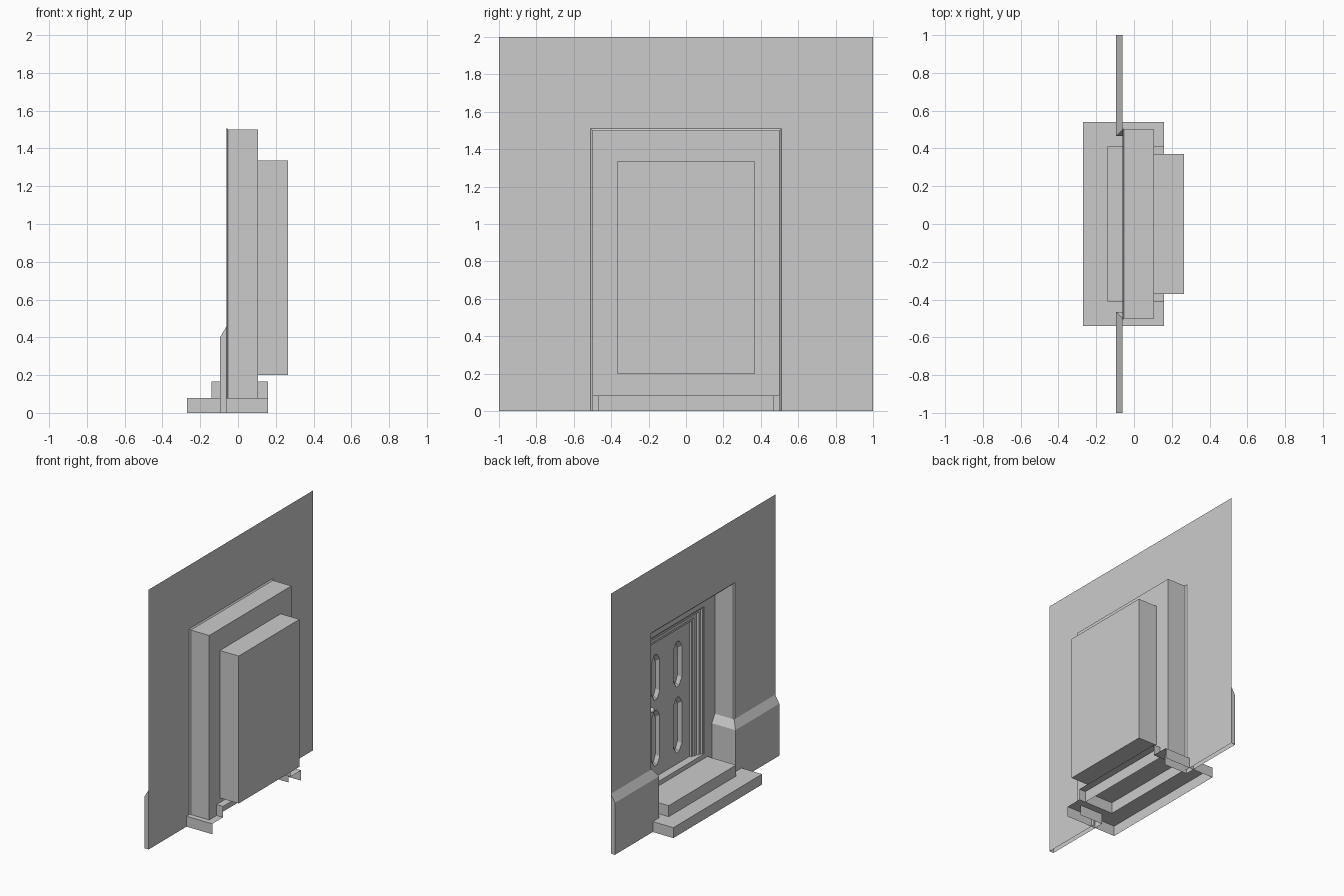
import bpy, bmesh, math
from mathutils import Vector

cube = bpy.data.objects.get("Cube")
if cube:
    bpy.data.objects.remove(cube, do_unlink=True)

stone = bpy.data.materials.new("plain_grey")
stone.use_nodes = True
GREY = (0.6, 0.6, 0.6, 1)
stone.diffuse_color = GREY
stone.node_tree.nodes["Principled BSDF"].inputs["Base Color"].default_value = GREY

# Main planes, measured in depth from the street side
WALL, BACK, DOOR, REAR = -0.06, 0.105, 0.165, 0.265
FLOOR, SILL = 0.08, 0.2


def finish(name, bm, toward=None):
    """Make an object; open shells are turned to face the given point."""
    bmesh.ops.remove_doubles(bm, verts=bm.verts, dist=0.0001)
    bmesh.ops.recalc_face_normals(bm, faces=bm.faces)
    if toward:
        faces = sorted(bm.faces, key=lambda f: f.calc_area())
        big = faces[-1]
        if big.normal.dot(Vector(toward) - big.calc_center_median()) < 0:
            bmesh.ops.reverse_faces(bm, faces=bm.faces)
    mesh = bpy.data.meshes.new(name)
    bm.to_mesh(mesh)
    bm.free()
    mesh.materials.append(stone)
    obj = bpy.data.objects.new(name, mesh)
    bpy.context.collection.objects.link(obj)
    return obj


def loft(bm, rows, closed=False):
    """Skin quads between successive rows of points."""
    rings = [[bm.verts.new(p) for p in row] for row in rows]
    for a, b in zip(rings, rings[1:]):
        n = len(a)
        for i in range(n if closed else n - 1):
            j = (i + 1) % n
            bm.faces.new((a[i], a[j], b[j], b[i]))
    return rings


def arch(x, half, top, bottom):
    """Three-sided door-shaped path."""
    return [(x, -half, bottom), (x, -half, top), (x, half, top), (x, half, bottom)]


def rect(x, half, top, bottom):
    return arch(x, half, top, bottom)


# Wall sheet with doorway and a small chamfer round the opening
bm = bmesh.new()
loft(bm, [arch(WALL, 1, 2, 0), arch(WALL, 0.51, 1.51, 0), arch(-0.052, 0.5, 1.5, 0)])
finish("wall", bm, (-5, 0, 1))

# Recess: jambs and head
bm = bmesh.new()
loft(bm, [arch(-0.052, 0.5, 1.5, FLOOR), arch(BACK, 0.5, 1.5, FLOOR)])
finish("recess_sides", bm, (0, 0, 0.7))

# Recess back plate around the door niche
bm = bmesh.new()
loft(bm, [rect(BACK, 0.5, 1.5, FLOOR), rect(BACK, 0.37, 1.335, SILL)], closed=True)
finish("recess_back", bm, (-5, 0, 0.7))

# Niche box behind the door
bm = bmesh.new()
rings = loft(bm, [rect(BACK, 0.37, 1.335, SILL), rect(REAR, 0.37, 1.335, SILL)], closed=True)
bm.faces.new(rings[-1])
finish("door_niche", bm, (5, 0, 0.7))

# Stepped frame moulding: (inset, depth)
profile = [(0, 0.112), (0.012, 0.112), (0.018, 0.125), (0.035, 0.125),
           (0.04, 0.14), (0.07, 0.14), (0.075, 0.15), (0.09, 0.15), (0.09, DOOR)]
bm = bmesh.new()
loft(bm, [arch(x, 0.37 - i, 1.335 - i, SILL) for i, x in profile])
finish("door_frame", bm, (-5, 0, 0.7))


# Door leaf with four sunken panels that have clipped corners
def panel(x, y, low, high, shrink):
    w, tip, clip = 0.05 - shrink, 0.016 - shrink * 0.4, 0.05
    low, high = low + shrink, high - shrink
    right = [(w, low + clip), (w, high - clip), (tip, high)]
    left = [(-tip, high), (-w, high - clip), (-w, low + clip), (-tip, low)]
    return [(x, y + a, z) for a, z in [(tip, low)] + right + left]


bm = bmesh.new()
edges = []


def outline(points):
    verts = [bm.verts.new(p) for p in points]
    for a, b in zip(verts, verts[1:] + verts[:1]):
        edges.append(bm.edges.new((a, b)))


outline(rect(DOOR, 0.28, 1.245, SILL))
holes = [(y, lo, hi) for y in (-0.134, 0.134) for lo, hi in ((0.287, 0.71), (0.795, 1.14))]
for hole in holes:
    outline(panel(DOOR, *hole, 0))
bmesh.ops.triangle_fill(bm, use_beauty=True, use_dissolve=False, edges=edges, normal=(-1, 0, 0))
for hole in holes:
    rings = loft(bm, [panel(DOOR, *hole, 0), panel(DOOR + 0.025, *hole, 0.018)], closed=True)
    bm.faces.new(rings[-1])
finish("door_leaf", bm, (-5, 0, 0.7))

# Door knob
bpy.ops.mesh.primitive_uv_sphere_add(segments=16, ring_count=8, radius=0.02,
                                     location=(DOOR - 0.03, 0.225, 0.755))
knob = bpy.context.object
knob.name = "door_knob"
knob.data.materials.append(stone)
bpy.ops.object.shade_smooth_by_angle()
bpy.ops.mesh.primitive_cylinder_add(vertices=12, radius=0.009, depth=0.03,
                                    location=(DOOR - 0.014, 0.225, 0.755),
                                    rotation=(0, math.pi / 2, 0))
stem = bpy.context.object
stem.name = "knob_stem"
stem.data.materials.append(stone)


# Plinths: chamfered skirting that turns into the doorway
def plinth_line(x, y, z, side):
    return [(WALL, side, z), (x, side, z), (x, side * y, z), (BACK, side * y, z)]


for side, name in ((1, "left_plinth"), (-1, "right_plinth")):
    bm = bmesh.new()
    loft(bm, [plinth_line(-0.095, 0.465, 0, side),
              plinth_line(-0.095, 0.465, 0.4, side),
              plinth_line(WALL, 0.5, 0.46, side)])
    bmesh.ops.dissolve_degenerate(bm, dist=0.0001, edges=bm.edges)
    finish(name, bm, (-5, 0, 0.2))


# Steps: shells open below and behind
def step_line(front, half, z):
    return [(0.16, -half, z), (front, -half, z), (front, half, z), (0.16, half, z)]


bm = bmesh.new()
loft(bm, [step_line(-0.27, 0.54, 0), step_line(-0.27, 0.54, FLOOR),
          step_line(-0.14, 0.41, FLOOR)])
finish("lower_step", bm, (-5, 0, 0.1))

bm = bmesh.new()
rings = loft(bm, [step_line(-0.14, 0.41, FLOOR), step_line(-0.14, 0.41, 0.165)])
bm.faces.new(rings[-1])
finish("upper_step", bm, (0, 0, 5))
